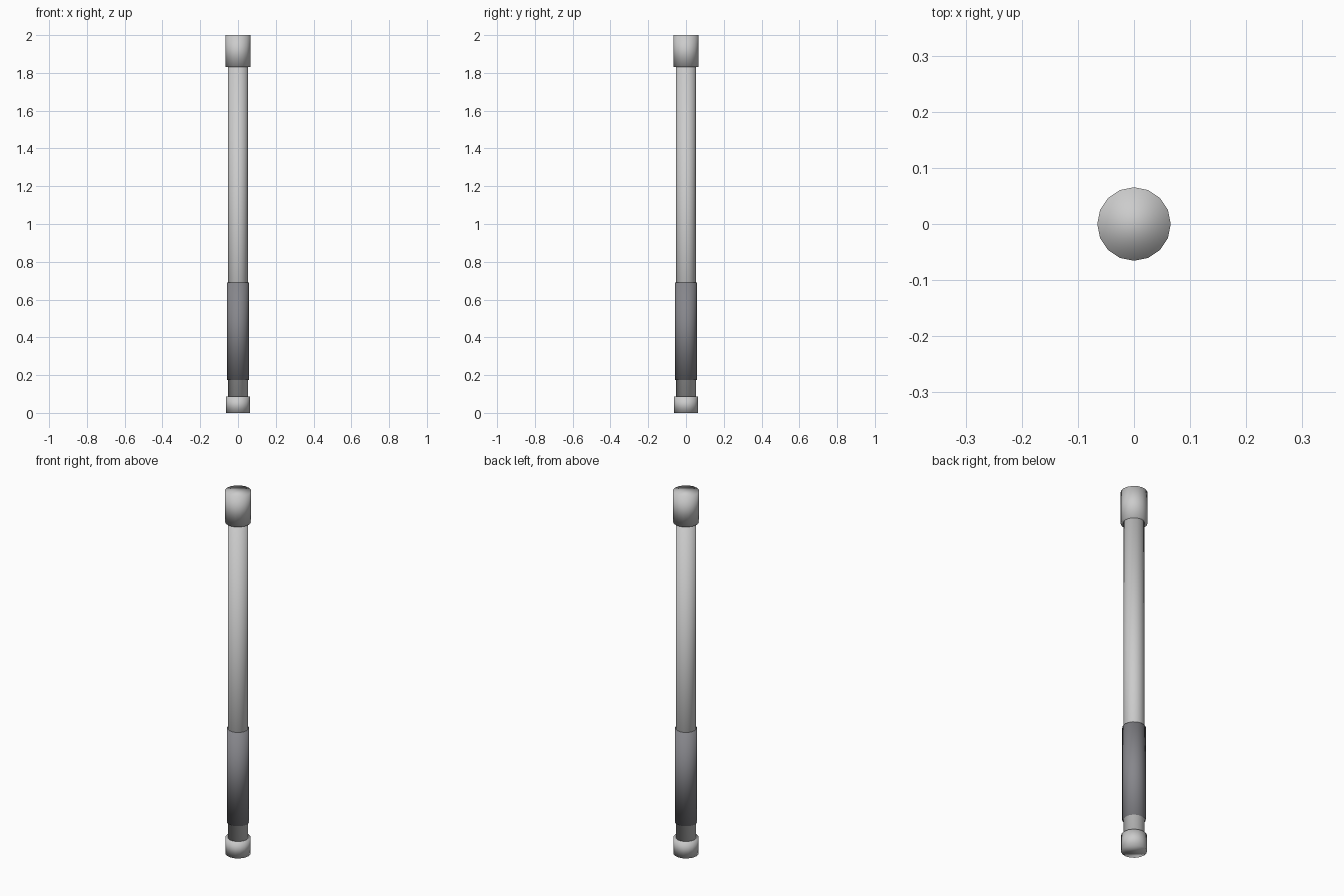
import bpy

if "Cube" in bpy.data.objects:
    bpy.data.objects.remove(bpy.data.objects["Cube"])


def tube(name, radius, z0, z1, color=None):
    """Upright 16-sided solid, fully smooth shaded."""
    bpy.ops.mesh.primitive_cylinder_add(
        vertices=16, radius=radius, depth=z1 - z0, location=(0, 0, (z0 + z1) / 2))
    ob = bpy.context.object
    ob.name = name
    bpy.ops.object.shade_smooth()
    if color:
        mat = bpy.data.materials.new(name + "_material")
        mat.diffuse_color = (*color, 1)
        mat.use_nodes = True
        mat.node_tree.nodes["Principled BSDF"].inputs["Base Color"].default_value = mat.diffuse_color
        ob.data.materials.append(mat)
    return ob


# Long shaft, its ends tucked inside both caps
tube("shaft", 0.052, 0.06, 1.86)
# Dark hand grip
tube("grip", 0.057, 0.175, 0.69, (0.24, 0.24, 0.26))
# End caps
tube("bottom_cap", 0.063, 0.0, 0.088)
tube("top_cap", 0.0655, 1.83, 2.0)
